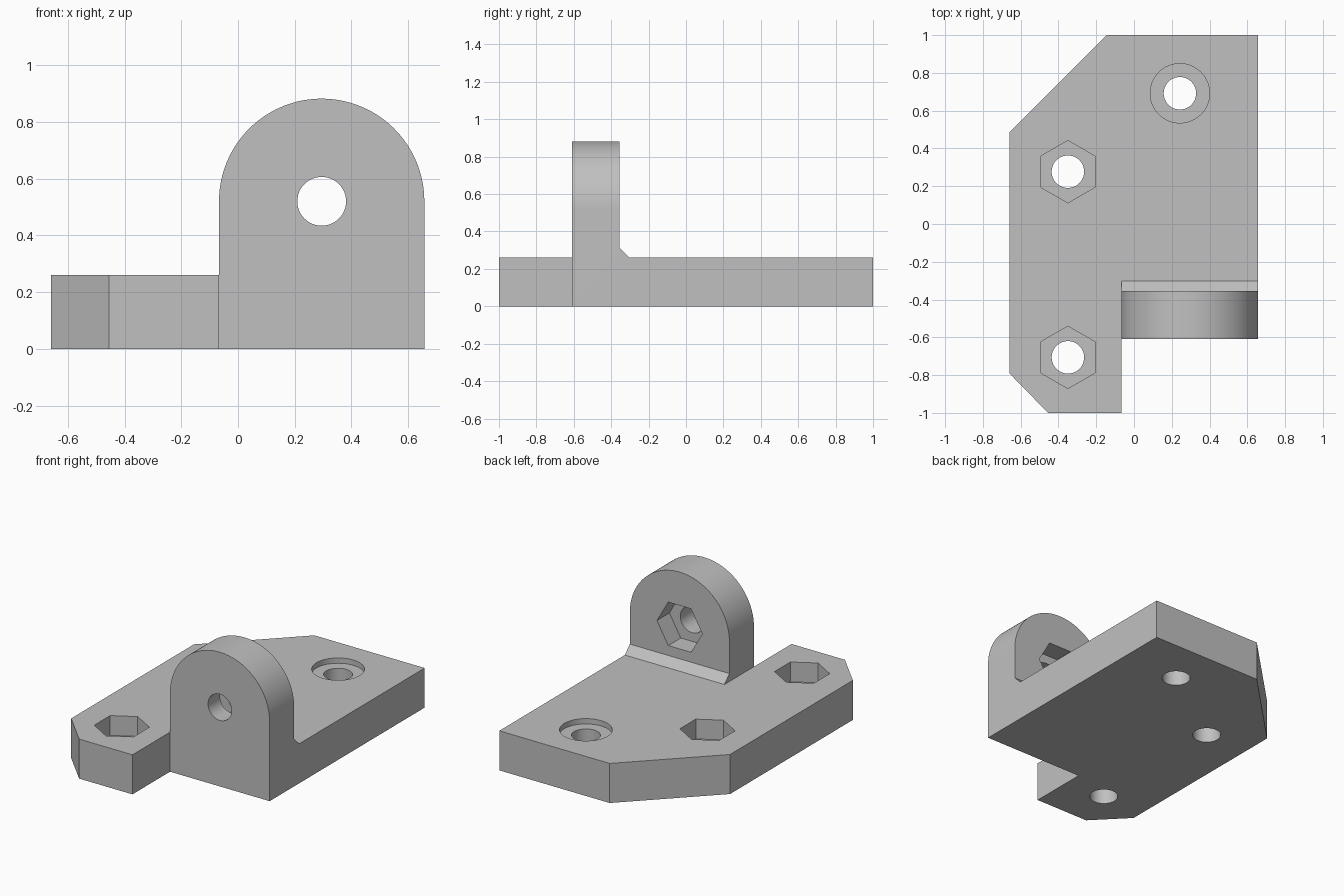
import bpy, bmesh, math
from mathutils import Vector

if "Cube" in bpy.data.objects:
    bpy.data.objects.remove(bpy.data.objects["Cube"], do_unlink=True)

grey = bpy.data.materials.new("plain_grey")
grey.use_nodes = True
COLOUR = (0.53, 0.53, 0.53, 1)
grey.diffuse_color = COLOUR
grey.node_tree.nodes["Principled BSDF"].inputs["Base Color"].default_value = COLOUR

THICK = 0.26                      # base plate thickness
LUG_X, LUG_Z, LUG_R = 0.295, 0.52, 0.362
LEFT, RIGHT = LUG_X - LUG_R, LUG_X + LUG_R
FRONT, BACK = -0.61, -0.355       # lug faces
HOLE_R, NUT_R, NUT_DEPTH = 0.086, 0.165, 0.13


def prism(name, points, sweep):
    """Solid made by sweeping a flat polygon along a vector."""
    bm = bmesh.new()
    face = bm.faces.new([bm.verts.new(p) for p in points])
    swept = bmesh.ops.extrude_face_region(bm, geom=[face])["geom"]
    bmesh.ops.translate(bm, vec=Vector(sweep),
                        verts=[v for v in swept if isinstance(v, bmesh.types.BMVert)])
    bmesh.ops.recalc_face_normals(bm, faces=bm.faces)
    mesh = bpy.data.meshes.new(name)
    bm.to_mesh(mesh)
    bm.free()
    mesh.materials.append(grey)
    obj = bpy.data.objects.new(name, mesh)
    bpy.context.collection.objects.link(obj)
    return obj


def ring(radius, sides, start=0.0, sweep=math.tau):
    return [(radius * math.cos(start + sweep * i / sides),
             radius * math.sin(start + sweep * i / sides)) for i in range(sides)]


def combine(target, tool, operation):
    """Apply one boolean and drop the tool object."""
    mod = target.modifiers.new(operation.title(), 'BOOLEAN')
    mod.object, mod.operation, mod.solver = tool, operation, 'EXACT'
    graph = bpy.context.evaluated_depsgraph_get()
    result = bpy.data.meshes.new_from_object(target.evaluated_get(graph))
    target.modifiers.clear()
    target.data = result
    bpy.data.objects.remove(tool, do_unlink=True)


def drill_down(x, y, radius, sides, bottom, start=0.0):
    pts = [(x + u, y + v, THICK + 0.1) for u, v in ring(radius, sides, start)]
    combine(bracket, prism("drill", pts, (0, 0, bottom - THICK - 0.1)), 'DIFFERENCE')


def drill_lug(radius, sides, front):
    pts = [(LUG_X + u, BACK + 0.1, LUG_Z + v) for u, v in ring(radius, sides)]
    combine(bracket, prism("drill", pts, (0, front - BACK - 0.1, 0)), 'DIFFERENCE')


# Base plate with clipped corners and a notch in front of the lug
outline = [(-0.66, -0.79), (-0.455, -1), (LEFT, -1), (LEFT, FRONT),
           (RIGHT, FRONT), (RIGHT, 1), (-0.145, 1), (-0.66, 0.485)]
bracket = prism("mounting_bracket", [(x, y, 0) for x, y in outline], (0, 0, THICK))

# Upright lug with a round top
arch = ring(LUG_R, 64, 0, math.pi * 64 / 63)
lug = [(LUG_X + u, FRONT, LUG_Z + v) for u, v in arch]
lug += [(LEFT, FRONT, 0), (RIGHT, FRONT, 0)]
combine(bracket, prism("lug", lug, (0, BACK - FRONT, 0)), 'UNION')

# Sloped strip where the lug meets the plate
strip = [(BACK, 0.312), (-0.303, THICK), (-0.303, 0.2), (-0.45, 0.2), (-0.45, 0.312)]
combine(bracket, prism("strip", [(LEFT, y, z) for y, z in strip],
                       (RIGHT - LEFT, 0, 0)), 'UNION')

# Two bolt holes with hexagonal nut pockets
for y in (0.277, -0.706):
    drill_down(-0.35, y, NUT_R, 6, THICK - NUT_DEPTH, math.pi / 2)
    drill_down(-0.35, y, HOLE_R, 48, -0.1)

# Counterbored bolt hole
drill_down(0.243, 0.692, 0.157, 64, THICK - 0.035)
drill_down(0.243, 0.692, HOLE_R, 48, -0.1)

# Pivot hole with a nut pocket in the back of the lug
drill_lug(NUT_R, 6, BACK - NUT_DEPTH)
drill_lug(HOLE_R, 48, FRONT - 0.1)

# Merge coplanar faces, then shade round walls smooth
bm = bmesh.new()
bm.from_mesh(bracket.data)
bmesh.ops.remove_doubles(bm, verts=bm.verts, dist=0.0001)
bmesh.ops.dissolve_limit(bm, angle_limit=0.005, verts=bm.verts, edges=bm.edges)
bm.to_mesh(bracket.data)
bm.free()

bpy.ops.object.select_all(action='DESELECT')
bracket.select_set(True)
bpy.context.view_layer.objects.active = bracket
bpy.ops.object.shade_smooth_by_angle(angle=math.radians(30))
